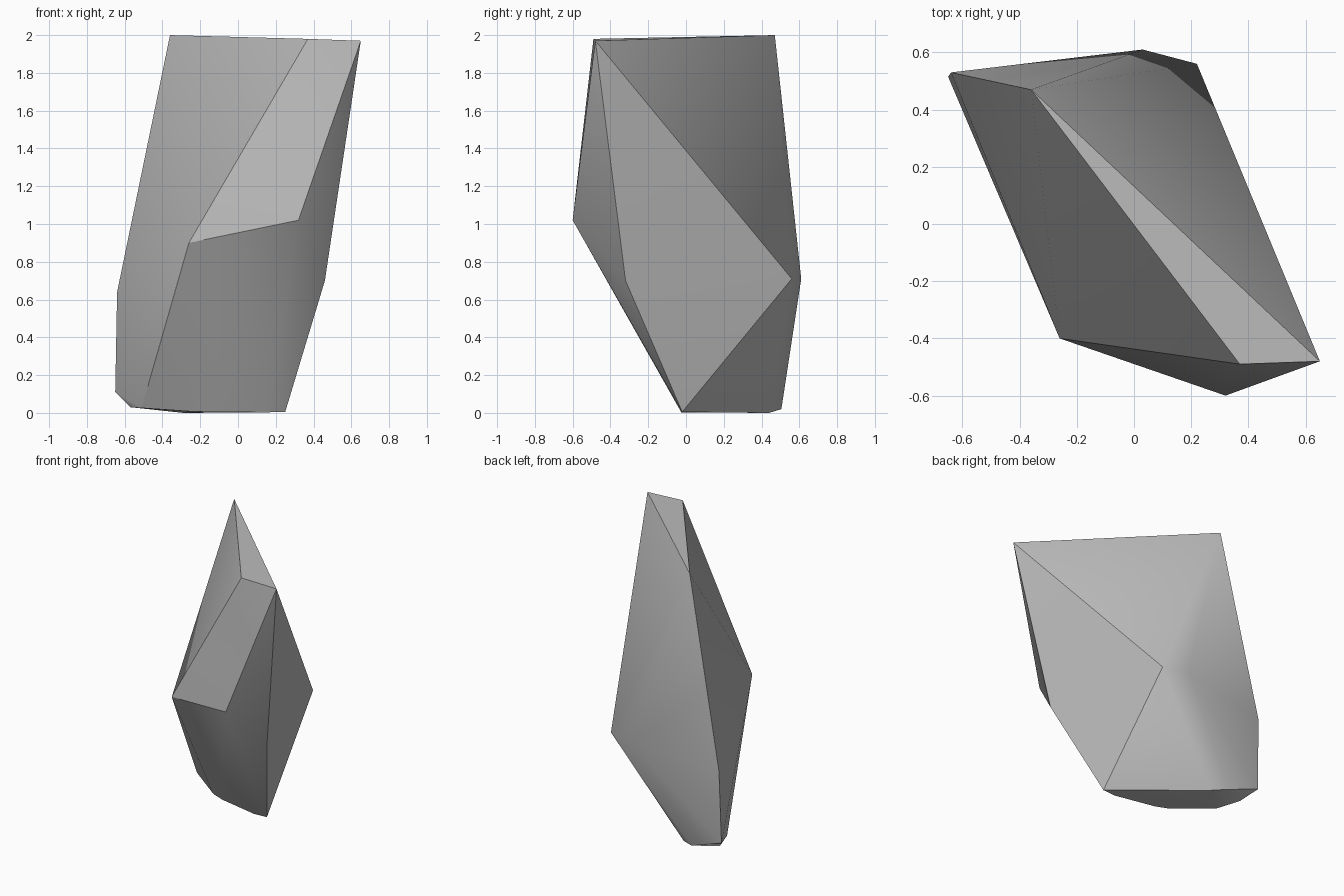
import bpy
import bmesh
from math import radians

cube = bpy.data.objects.get("Cube")
if cube:
    bpy.data.objects.remove(cube, do_unlink=True)

# Plain grey stone colour
stone = bpy.data.materials.new("grey_stone")
stone.use_nodes = True
grey = (0.5, 0.5, 0.5, 1)
stone.diffuse_color = grey
bsdf = stone.node_tree.nodes["Principled BSDF"]
bsdf.inputs["Base Color"].default_value = grey
bsdf.inputs["Roughness"].default_value = 0.9

# Corners of the boulder, grouped by level
crest = [(-0.36, 0.47, 2.0), (0.37, -0.49, 1.98), (0.65, -0.48, 1.97)]
front_ridge = [(0.32, -0.6, 1.02), (-0.26, -0.4, 0.9)]
waist = [(0.46, -0.32, 0.7), (0.22, 0.56, 0.71), (0.03, 0.61, 0.71), (-0.64, 0.53, 0.64)]
foot = [(0.25, -0.02, 0.005), (0.15, -0.025, 0.003), (-0.155, 0.035, 0.005),
        (-0.25, 0.07, 0.008), (-0.51, 0.25, 0.026), (-0.57, 0.42, 0.03),
        (-0.65, 0.515, 0.11), (-0.4, 0.505, 0.02), (-0.29, 0.44, 0.0)]

# Wrap the corners in a convex skin
bm = bmesh.new()
for corner in crest + front_ridge + waist + foot:
    bm.verts.new(corner)
bmesh.ops.convex_hull(bm, input=bm.verts[:])
loose = [v for v in bm.verts if not v.link_faces]
bmesh.ops.delete(bm, geom=loose, context="VERTS")
bmesh.ops.recalc_face_normals(bm, faces=bm.faces[:])

mesh = bpy.data.meshes.new("boulder")
bm.to_mesh(mesh)
bm.free()
mesh.materials.append(stone)
boulder = bpy.data.objects.new("boulder", mesh)
bpy.context.collection.objects.link(boulder)

# Soften shallow edges, keep the strong creases
bpy.ops.object.select_all(action="DESELECT")
boulder.select_set(True)
bpy.context.view_layer.objects.active = boulder
bpy.ops.object.shade_smooth_by_angle(angle=radians(30))
